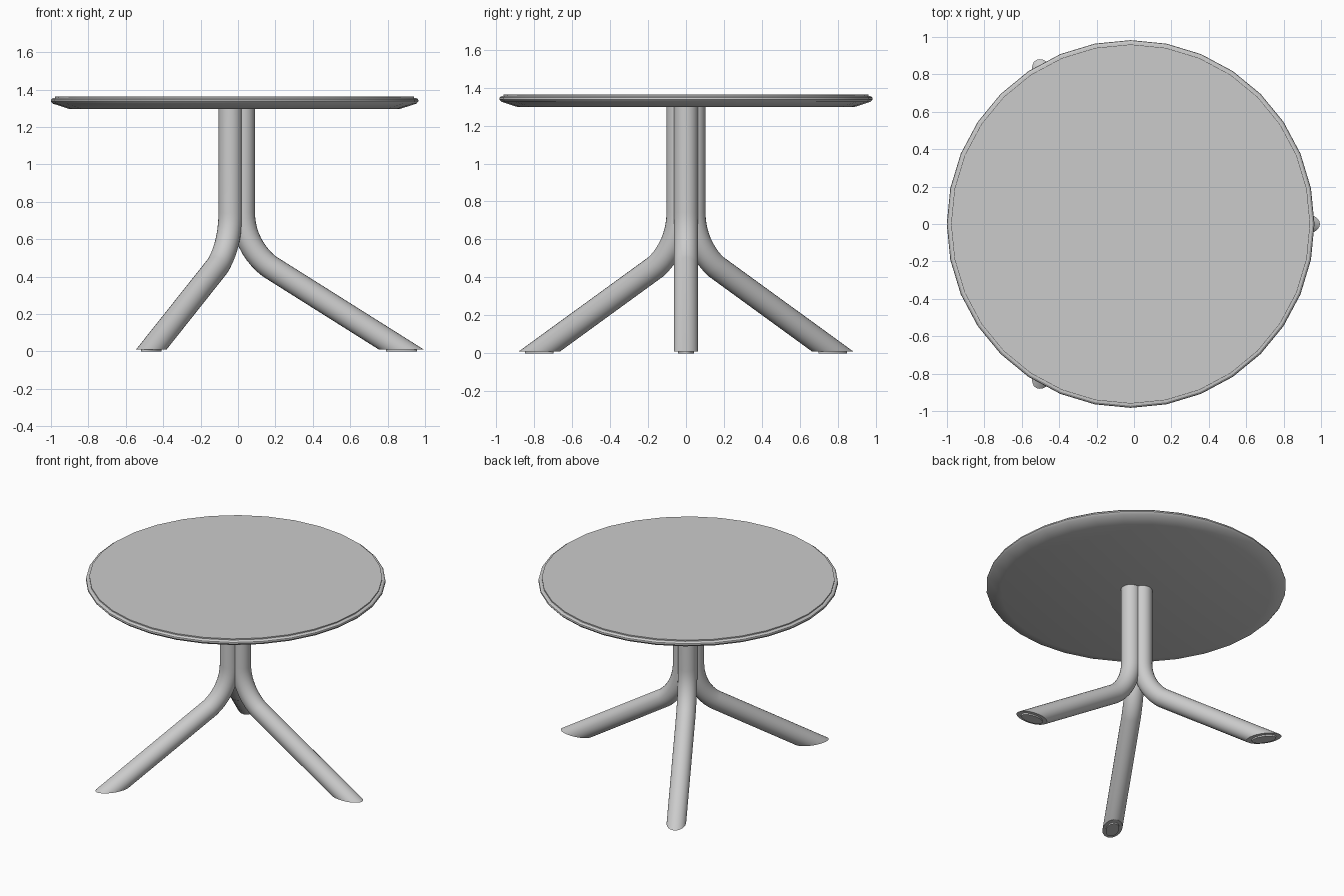
import bpy, bmesh, math
from mathutils import Vector

cube = bpy.data.objects.get("Cube")
if cube:
    bpy.data.objects.remove(cube, do_unlink=True)

AXIS_X = -0.018      # centre line of the table
TUBE = 0.064         # leg tube radius
FOOT_Z = 0.01        # height of the cut foot

grey = bpy.data.materials.new("light grey")
grey.use_nodes = True
colour = (0.6, 0.6, 0.6, 1)
grey.diffuse_color = colour
grey.node_tree.nodes["Principled BSDF"].inputs["Base Color"].default_value = colour


def loft(name, rings, angle=0.0):
    """Skin closed rings of points, cap both ends and smooth."""
    bm = bmesh.new()
    loops = [[bm.verts.new(p) for p in ring] for ring in rings]
    n = len(loops[0])
    for a, b in zip(loops, loops[1:]):
        for i in range(n):
            j = (i + 1) % n
            bm.faces.new((a[i], a[j], b[j], b[i]))
    bm.faces.new(loops[0])
    bm.faces.new(loops[-1])
    bmesh.ops.recalc_face_normals(bm, faces=bm.faces)
    mesh = bpy.data.meshes.new(name)
    bm.to_mesh(mesh)
    bm.free()
    mesh.materials.append(grey)
    obj = bpy.data.objects.new(name, mesh)
    bpy.context.collection.objects.link(obj)
    obj.location.x = AXIS_X
    obj.rotation_euler.z = angle
    bpy.ops.object.select_all(action='DESELECT')
    obj.select_set(True)
    bpy.context.view_layer.objects.active = obj
    bpy.ops.object.shade_smooth_by_angle(angle=math.radians(32))
    return obj


def ellipse(rx, ry, z, cx=0.0, sides=32):
    steps = [math.tau * i / sides for i in range(sides)]
    return [Vector((cx + rx * math.cos(u), ry * math.sin(u), z)) for u in steps]


# Round top: chamfered underside, rounded rim and a small raised surface
profile = [(0.885, 1.297), (0.972, 1.325), (0.983, 1.338), (0.981, 1.348),
           (0.972, 1.355), (0.96, 1.356), (0.96, 1.364)]
loft("table_top", [ellipse(r, r, z) for r, z in profile])

# Leg path: upright, bend, then a straight splayed run cut flat at the floor
OFFSET, BEND_X, BEND_Z, FOOT_X = 0.045, 0.185, 0.455, 0.892
TURN = math.radians(52)
radius = (BEND_X - OFFSET) / (1 - math.cos(TURN))
bend_top = BEND_Z + radius * math.sin(TURN)
splay = math.atan2(FOOT_X - BEND_X, BEND_Z - FOOT_Z)


def tube_ring(x, z, turn, flat=False, sides=24):
    """Ring square to the path; a flat ring slides along it to the floor cut."""
    along = Vector((math.sin(turn), 0, -math.cos(turn)))
    across = Vector((math.cos(turn), 0, math.sin(turn)))
    ring = []
    for i in range(sides):
        u = math.tau * i / sides
        p = Vector((x, 0, z)) + TUBE * (math.cos(u) * across + math.sin(u) * Vector((0, 1, 0)))
        if flat:
            p += along * ((FOOT_Z - p.z) / along.z)
        ring.append(p)
    return ring


leg_rings = [tube_ring(OFFSET, 1.3, 0)]
BEND_STEPS = 10
for k in range(BEND_STEPS + 1):
    t = TURN * k / BEND_STEPS
    tilt = (TURN + splay) / 2 if k == BEND_STEPS else t
    leg_rings.append(tube_ring(OFFSET + radius * (1 - math.cos(t)),
                               bend_top - radius * math.sin(t), tilt))
leg_rings.append(tube_ring(FOOT_X, FOOT_Z, splay, flat=True))

# Three legs with an oval glide under each foot
for i, side in enumerate(("left", "back_right", "front_right")):
    angle = math.tau * i / 3
    loft(side + "_leg", leg_rings, angle)
    loft(side + "_glide", [ellipse(0.084, 0.042, z, FOOT_X) for z in (0, FOOT_Z + 0.002)], angle)
